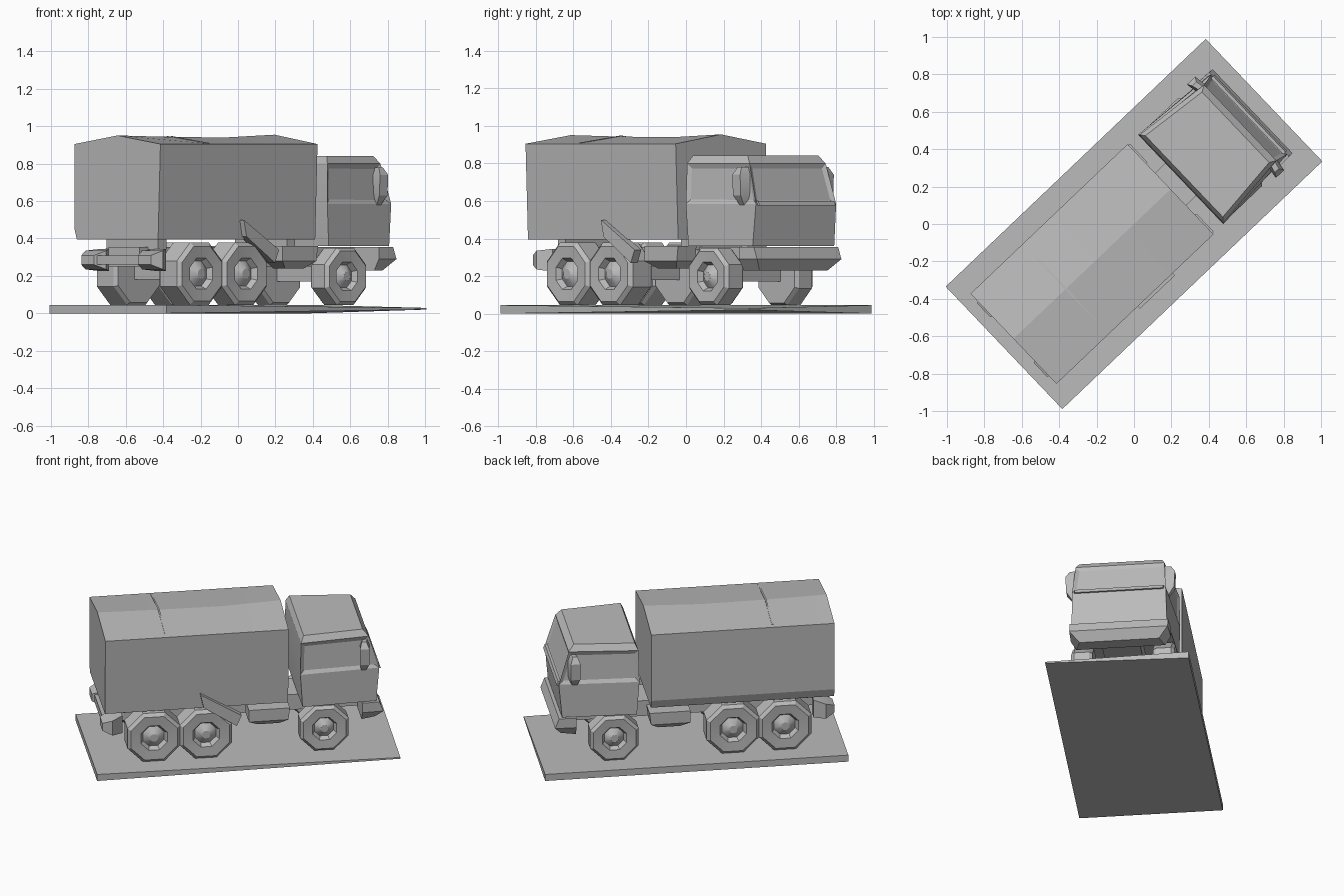
import bpy, bmesh, math
from mathutils import Matrix, Vector

if "Cube" in bpy.data.objects:
    bpy.data.objects.remove(bpy.data.objects["Cube"])

# The truck is built along +x, then every part is turned on the ground
TURN = Matrix.Rotation(math.radians(43.6), 4, 'Z')
grey = bpy.data.materials.new("plain_grey")
grey.diffuse_color = (0.5, 0.5, 0.5, 1)
grey.use_nodes = True
grey.node_tree.nodes["Principled BSDF"].inputs["Base Color"].default_value = grey.diffuse_color


def finish(name, bm, smooth=25):
    bmesh.ops.recalc_face_normals(bm, faces=bm.faces)
    bm.transform(TURN)
    me = bpy.data.meshes.new(name)
    bm.to_mesh(me)
    bm.free()
    me.materials.append(grey)
    ob = bpy.data.objects.new(name, me)
    bpy.context.collection.objects.link(ob)
    bpy.ops.object.select_all(action='DESELECT')
    bpy.context.view_layer.objects.active = ob
    ob.select_set(True)
    bpy.ops.object.shade_smooth_by_angle(angle=math.radians(smooth))
    return ob


def loft(rings):
    """Skin a list of closed rings that have equal point counts, with end caps."""
    bm = bmesh.new()
    vs = [[bm.verts.new(p) for p in r] for r in rings]
    n = len(vs[0])
    for a, b in zip(vs, vs[1:]):
        for i in range(n):
            j = (i + 1) % n
            bm.faces.new((a[i], a[j], b[j], b[i]))
    bm.faces.new(vs[0][::-1])
    bm.faces.new(vs[-1])
    bmesh.ops.recalc_face_normals(bm, faces=bm.faces)
    return bm


def level(z, x0, x1, wb, wf):
    """Horizontal section: back/front x and half widths at the back and front."""
    return [(x0, -wb, z), (x1, -wf, z), (x1, wf, z), (x0, wb, z)]


def box(name, x, y, z):
    return finish(name, loft([[(a, y[0], h) for a in x] + [(a, y[1], h) for a in x[::-1]]
                              for h in z]))


# Ground slab, pinched thin at one front corner
bm = loft([level(0, -.96, .96, .452, .452), level(.045, -.96, .96, .452, .452)])
for v in bm.verts:
    if v.co.x > 0 and v.co.y < 0:
        v.co.z = .02 if v.co.z < .02 else .029
finish("ground_slab", bm)

# Covered cargo body with a low gabled roof that sags at the seam
rings = []
for x, ridge in ((-.89, .951), (-.5, .943), (-.1, .94), (.27, .955)):
    rings.append([(x, -.315, .395), (x, .315, .395), (x, .333, .45), (x, .333, .905),
                  (x, 0, ridge), (x, -.333, .905)])
finish("cargo_body", loft(rings), 10)

# Roof seam
finish("roof_seam", loft([[(x, -.3, .908), (x, 0, .946), (x, .3, .908), (x, .3, .911),
                           (x, 0, .949), (x, -.3, .911)] for x in (-.508, -.498)]))

# Cab with recessed side windows and windscreen
bm = loft([level(.36, .36, .83, .325, .30), level(.585, .345, .85, .33, .295),
           level(.80, .35, .785, .325, .28), level(.842, .37, .75, .30, .26)])
bm.normal_update()
panes = [f for f in bm.faces
         if .6 < f.calc_center_median().z < .75 and f.calc_center_median().x > .5]
bmesh.ops.inset_individual(bm, faces=panes, thickness=.035, depth=-.012)
finish("cab", bm, 20)

# Ledge under the windscreen, and front bumper
finish("windscreen_ledge", loft([level(.575, .80, .862, .29, .28),
                                 level(.60, .80, .852, .29, .28)]))
finish("front_bumper", loft([level(.23, .74, .83, .28, .25), level(.29, .74, .875, .315, .31),
                             level(.355, .74, .85, .315, .31)]), 20)

# Chassis and rear bumper
box("chassis", (-.84, .78), (-.12, .12), (.25, .355))
box("rear_bumper", (-.885, -.82), (-.27, .27), (.26, .31))
for i, x in enumerate((-.75, .2)):
    box("cross_bearer_%d" % i, (x - .03, x + .03), (-.2, .2), (.34, .40))


# Eight-sided wheels with sunken hubs
def wheel(name, x, z, r, y_in, y_out, s):
    steps = ((y_in, r * .92), (y_in + .02, r), (y_out - .02, r), (y_out, r * .88),
             (y_out - .005, r * .5), (y_out - .035, r * .4), (y_out - .005, r * .15))
    rings = []
    for y, rad in steps:
        rings.append([(x + rad * math.cos(math.pi * (k + .5) / 4), s * y,
                       z + rad * math.sin(math.pi * (k + .5) / 4)) for k in range(8)])
    finish(name, loft(rings), 30)


for side, s in (("right", -1), ("left", 1)):
    wheel("front_wheel_" + side, .50, .198, .165, .19, .325, s)
    wheel("middle_wheel_" + side, -.25, .212, .18, .16, .33, s)
    wheel("rear_wheel_" + side, -.58, .212, .18, .16, .33, s)

    # Fuel tank with a tapered underside
    finish("fuel_tank_" + side,
           loft([[(x0, s * .19, z), (x1, s * .19, z), (x1, s * w, z), (x0, s * w, z)]
                 for z, x0, x1, w in ((.24, .08, .22, .28), (.28, .02, .27, .325),
                                      (.36, .02, .28, .325))]))

    # Door mirror, tapered to a point at its foot
    finish("mirror_" + side,
           loft([[(.76 - d, s * .28, z), (.76 + d, s * .28, z),
                  (.75 + d, s * w, z), (.75 - d, s * w, z)]
                 for z, d, w in ((.58, .015, .305), (.63, .03, .34),
                                 (.74, .03, .345), (.78, .015, .32))]))

    # Tail lamp block
    finish("tail_lamp_" + side,
           loft([[(x, s * (.22 - w), .285 - h), (x, s * (.22 + w), .285 - h),
                  (x, s * (.22 + w), .285 + h), (x, s * (.22 - w), .285 + h)]
                 for x, w, h in ((-.90, .05, .025), (-.84, .08, .05), (-.77, .03, .06))]))

# Sloping mudguard on the right side
finish("mudguard_right", loft([[(-.29, y, .50), (-.27, y, .41), (-.06, y, .27), (-.03, y, .34)]
                               for y in (-.35, -.30)]))

# Axles
for name, x, z in (("front_axle", .5, .2), ("middle_axle", -.25, .21), ("rear_axle", -.58, .21)):
    box(name, (x - .03, x + .03), (-.2, .2), (z - .03, z + .05))
